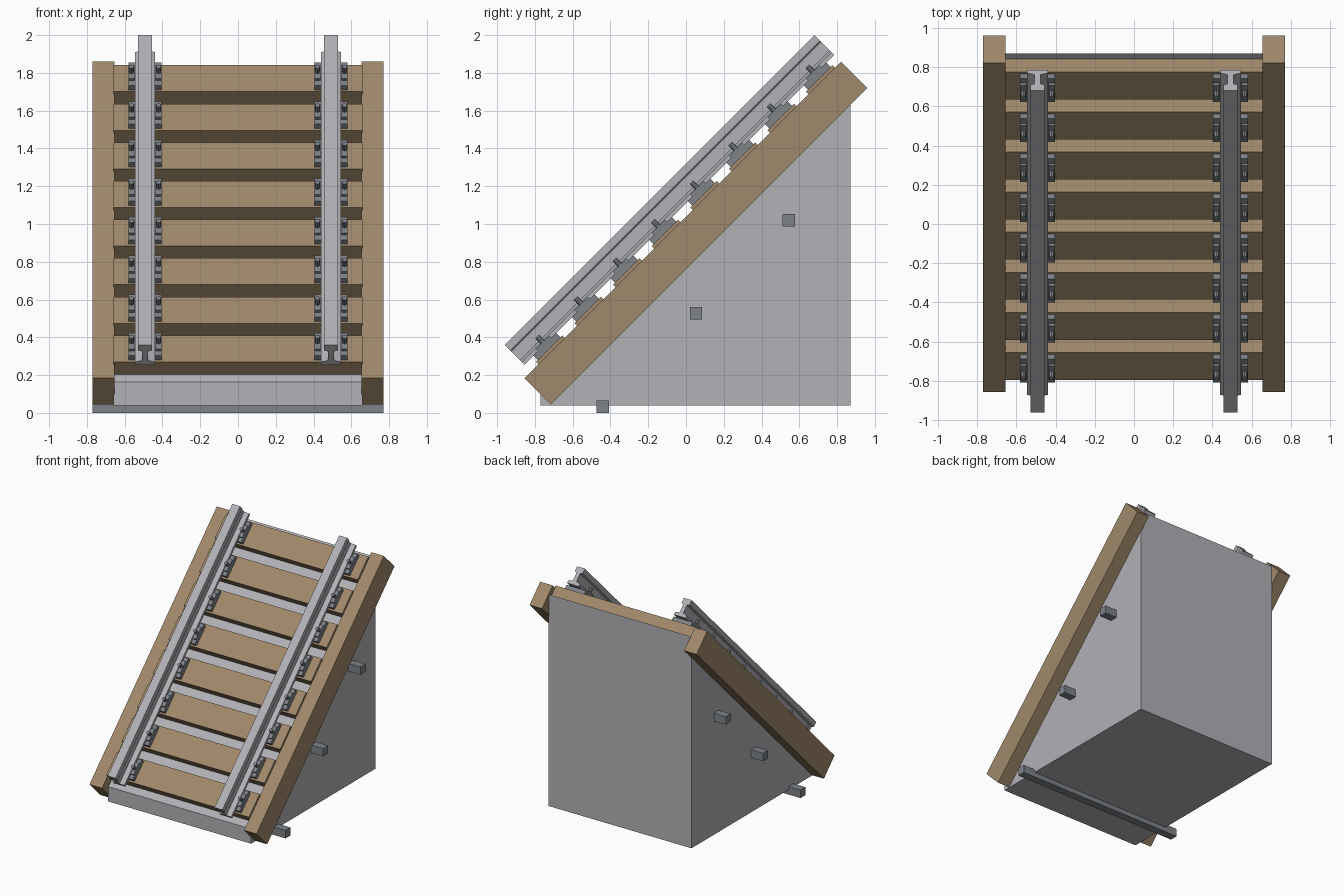
import bpy, bmesh, math
from mathutils import Matrix, Vector

if "Cube" in bpy.data.objects:
    bpy.data.objects.remove(bpy.data.objects["Cube"])

TILT = Matrix.Rotation(math.radians(45), 4, 'X')   # local (x, along slope, off slope)
FLAT = Matrix.Identity(4)


def lin(c):
    c /= 255
    return c / 12.92 if c <= 0.04045 else ((c + 0.055) / 1.055) ** 2.4


def material(name, r, g, b):
    m = bpy.data.materials.new(name)
    m.diffuse_color = (lin(r), lin(g), lin(b), 1)
    m.use_nodes = True
    m.node_tree.nodes["Principled BSDF"].inputs["Base Color"].default_value = m.diffuse_color
    return m


STEEL = material("light steel", 178, 177, 182)
WOOD = material("timber brown", 160, 137, 107)
IRON = material("dark iron", 126, 131, 136)


def finish(name, bm, mat, matrix):
    bmesh.ops.recalc_face_normals(bm, faces=bm.faces)
    bm.transform(matrix)
    me = bpy.data.meshes.new(name)
    bm.to_mesh(me)
    bm.free()
    me.materials.append(mat)
    ob = bpy.data.objects.new(name, me)
    bpy.context.collection.objects.link(ob)
    return ob


def box(name, x, y, z, mat, matrix=TILT):
    bm = bmesh.new()
    size = Matrix.Diagonal((x[1] - x[0], y[1] - y[0], z[1] - z[0], 1))
    mid = Matrix.Translation([(a + b) / 2 for a, b in (x, y, z)])
    bmesh.ops.create_cube(bm, size=1, matrix=mid @ size)
    return finish(name, bm, mat, matrix)


def extrude(name, pts, vec, mat, matrix):
    bm = bmesh.new()
    face = bm.faces.new([bm.verts.new(p) for p in pts])
    ext = bmesh.ops.extrude_face_region(bm, geom=[face], use_keep_orig=True)
    verts = [v for v in ext["geom"] if isinstance(v, bmesh.types.BMVert)]
    bmesh.ops.translate(bm, verts=verts, vec=Vector(vec))
    return finish(name, bm, mat, matrix)


# Wedge-shaped base
wedge = [(-0.77, 0.04), (0.87, 0.04), (0.87, 1.803), (-0.77, 0.163)]
extrude("wedge_base", [(-0.66, y, z) for y, z in wedge], (1.32, 0, 0), STEEL, FLAT)

# Square cross bars through the base
for i, (y, z) in enumerate([(-0.44, 0.033), (0.053, 0.528), (0.543, 1.02)]):
    box(f"cross_bar_{i}", (-0.77, 0.77), (y - 0.033, y + 0.033),
        (z - 0.033, z + 0.033), IRON, FLAT)

# Side beams
for side, sx in (("left", -1), ("right", 1)):
    box(f"{side}_side_beam", sorted((sx * 0.655, sx * 0.77)), (-0.475, 1.895), (0.537, 0.735), WOOD)

# Rails
half = [(0.054, 0.785), (0.054, 0.806), (0.016, 0.818),
        (0.016, 0.884), (0.036, 0.892), (0.036, 0.933)]
profile = half + [(-x, z) for x, z in reversed(half)]
RAIL_X = 0.4925
for side, sx in (("left", -1), ("right", 1)):
    extrude(f"{side}_rail", [(sx * RAIL_X + x, -0.425, z) for x, z in profile],
            (0, 2.32, 0), STEEL, TILT)

# Sleepers with rail plates, clips and bolts
for i in range(8):
    s = -0.272 + i * 0.289
    box(f"sleeper_{i}", (-0.658, 0.658), (s - 0.099, s + 0.099), (0.652, 0.753), WOOD)
    for side, sx in (("left", -1), ("right", 1)):
        c = sx * RAIL_X
        box(f"{side}_rail_plate_{i}", (c - 0.0885, c + 0.0885), (s - 0.085, s + 0.085),
            (0.75, 0.786), IRON)
        for k in (-1, 1):
            x = c + k * 0.072
            box(f"{side}_rail_clip_{i}", (x - 0.0165, x + 0.0165), (s - 0.05, s + 0.05),
                (0.78, 0.802), IRON)
            bm = bmesh.new()
            bmesh.ops.create_cone(bm, cap_ends=True, segments=8, radius1=0.014,
                                  radius2=0.014, depth=0.062,
                                  matrix=Matrix.Translation((x, s, 0.811)))
            finish(f"{side}_rail_bolt_{i}", bm, IRON, TILT)
